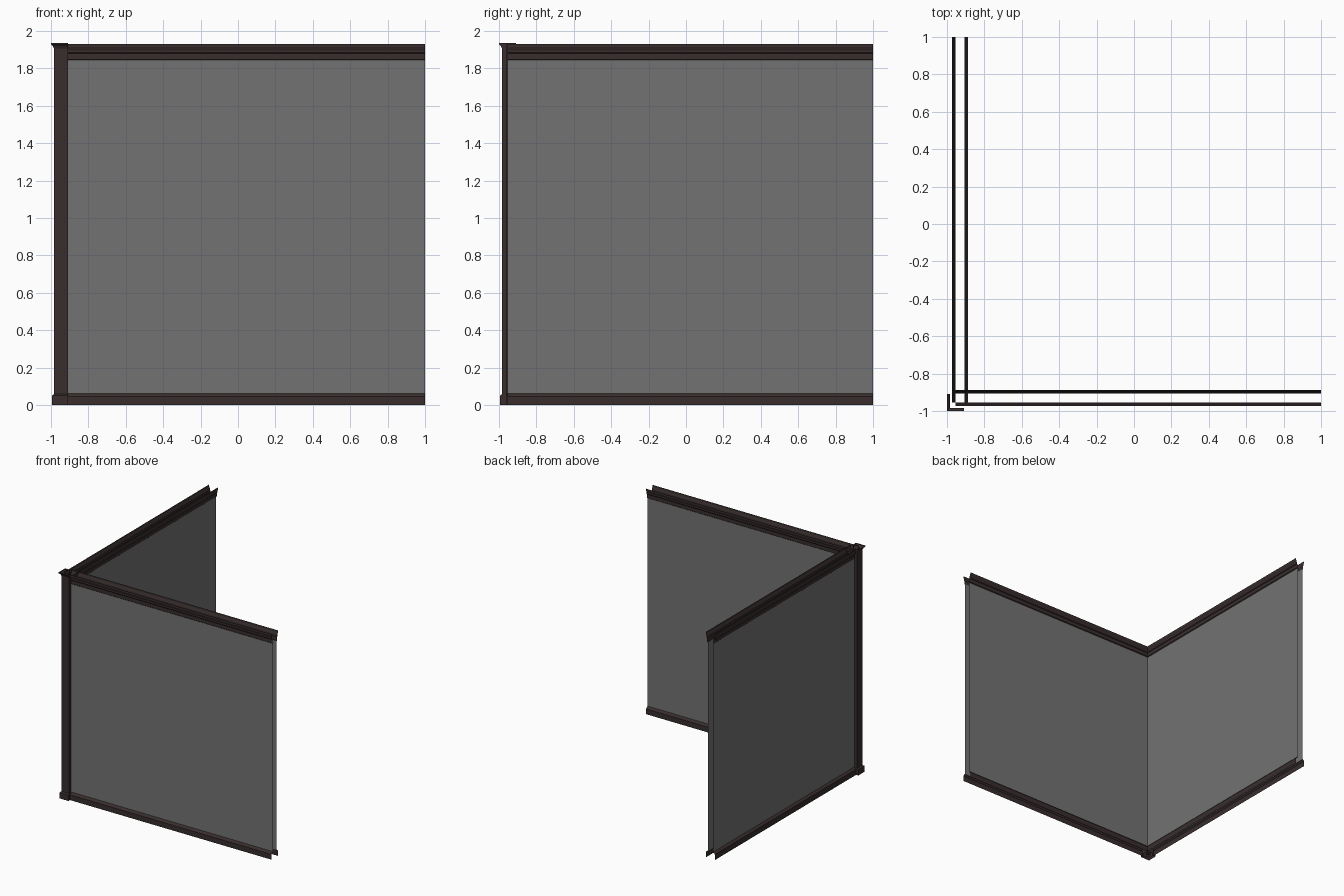
import bpy
import bmesh
from mathutils import Vector

if "Cube" in bpy.data.objects:
    bpy.data.objects.remove(bpy.data.objects["Cube"])


def material(name, rgb):
    m = bpy.data.materials.new(name)
    m.diffuse_color = (*rgb, 1)
    m.use_nodes = True
    m.node_tree.nodes["Principled BSDF"].inputs["Base Color"].default_value = m.diffuse_color
    return m


GREY = material("wall grey", (0.17, 0.17, 0.17))
BROWN = material("dark brown trim", (0.041, 0.027, 0.027))

MID = -0.931      # centre line of both hollow walls
START, END = -0.955, 1.0


def loft(name, rows, mat, outward=None):
    """Skin quads between rows of points; flip faces toward outward if given."""
    bm = bmesh.new()
    grid = [[bm.verts.new(p) for p in row] for row in rows]
    for a, b in zip(grid, grid[1:]):
        for i in range(len(a) - 1):
            f = bm.faces.new((a[i], a[i + 1], b[i + 1], b[i]))
            f.normal_update()
            if outward and f.normal.dot(Vector(outward)) < 0:
                f.normal_flip()
    mesh = bpy.data.meshes.new(name)
    bm.to_mesh(mesh)
    bm.free()
    mesh.materials.append(mat)
    obj = bpy.data.objects.new(name, mesh)
    bpy.context.collection.objects.link(obj)


# Profiles as (distance from centre line, height)
PARTS = {
    "panel": ([(0.024, 0.055), (0.024, 1.848)], GREY),
    "skirting": ([(0.043, 0), (0.043, 0.045), (0.036, 0.054), (0.024, 0.062)], BROWN),
    "cornice": ([(0.024, 1.843), (0.030, 1.848), (0.030, 1.878), (0.035, 1.884),
                 (0.035, 1.896), (0.043, 1.915), (0.043, 1.93)], BROWN),
}

# Two walls, each with an outer and an inner skin
for wall in ("front", "left"):
    for side, s in (("outer", -1), ("inner", 1)):
        for part, (profile, mat) in PARTS.items():
            rows = []
            for d, z in profile:
                off = MID + s * d
                if wall == "front":
                    rows.append([(START, off, z), (END, off, z)])
                else:
                    rows.append([(off, START, z), (off, END, z)])
            out = (0, s, 0) if wall == "front" else (s, 0, 0)
            loft(f"{wall}_{side}_{part}", rows, mat, out)

# Corner post: L-shaped section with flared top and a plinth at the foot
EDGE, BACK = -0.91, -0.957
rows = []
for z, c in ((0, -0.995), (0.05, -0.995), (0.058, -0.983),
             (1.905, -0.983), (1.918, -0.99), (1.928, -1.0), (1.935, -1.0)):
    rows.append([(BACK, EDGE, z), (c, EDGE, z), (c, c, z), (EDGE, c, z), (EDGE, BACK, z)])
loft("corner_post", rows, BROWN)
